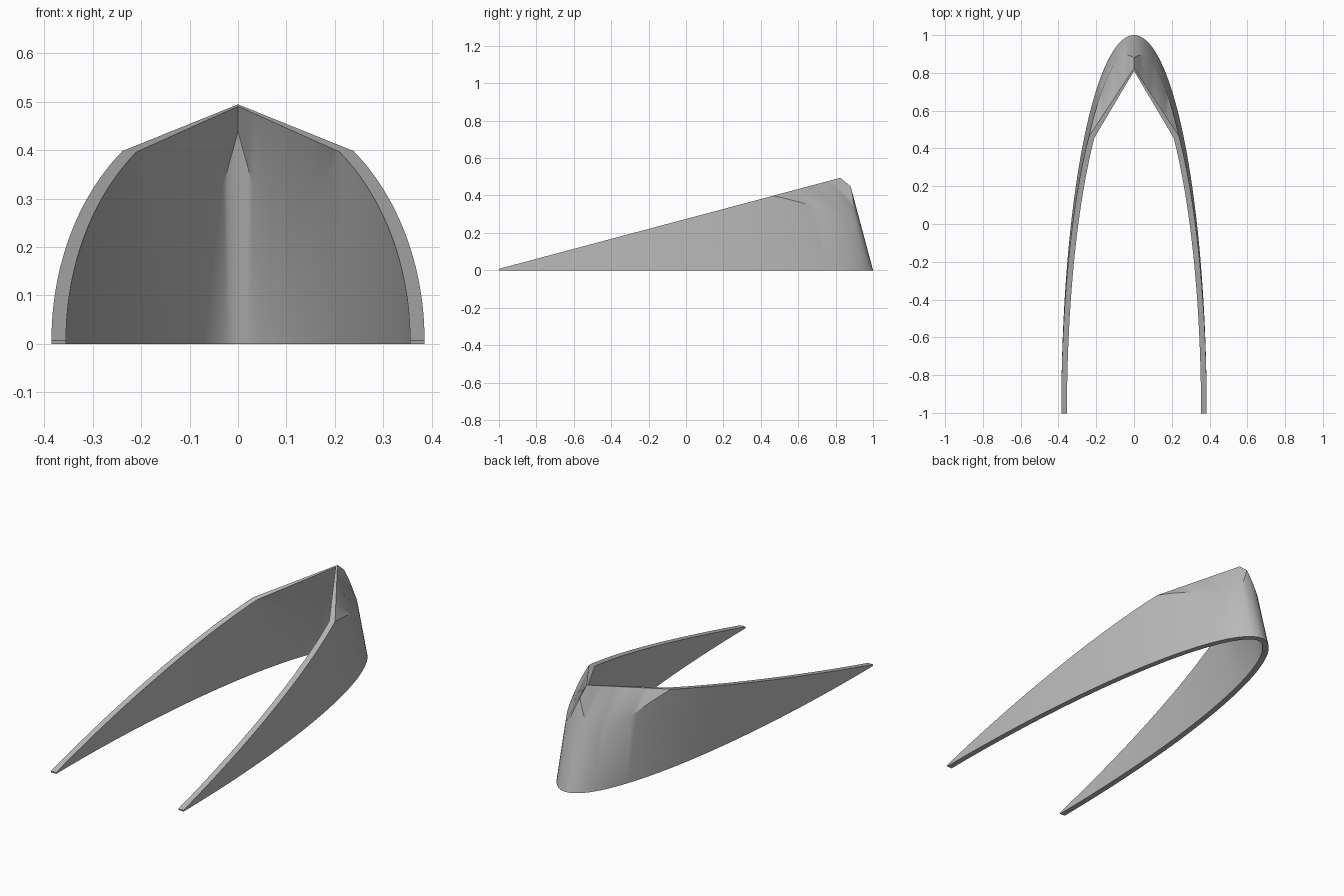
import bpy, bmesh, math
from mathutils import Vector

cube = bpy.data.objects.get("Cube")
if cube:
    bpy.data.objects.remove(cube)

HALF_WIDTH, LENGTH, THICK = 0.385, 2.0, 0.03
SLOPE = 0.2665                      # top plane rise; the wall leans square to it
CORNER = math.asin(0.785)           # where the straight gable edges begin
LEG_STEPS, NOSE_STEPS = 24, 16


def interpolate(points, s):
    for (a, va), (b, vb) in zip(points, points[1:]):
        if s <= b:
            return va + (vb - va) * (s - a) / (b - a)
    return points[-1][1]


def footprint(angle, inset):
    """Point on the half-ellipse plan, moved inward by inset."""
    p = Vector((HALF_WIDTH * math.cos(angle), LENGTH * math.sin(angle)))
    n = Vector((p.x / HALF_WIDTH ** 2, p.y / LENGTH ** 2)).normalized()
    p -= n * inset
    return p.x, p.y - 1


def rim_height(y):
    return (0.008 + SLOPE * (y + 1)) / (1 + SLOPE ** 2)


def lean(x, y, z):
    return Vector((x, y - SLOPE * z, z))


def column(angle, inset, apex_y, depths):
    """Bottom, fold start and rim of one upright strip of the wall."""
    x, y = footprint(angle, inset)
    height = rim_height(y)
    rim = lean(x, y, height)
    fold = rim.copy()
    if angle > CORNER + 1e-6:
        cx, cy = footprint(CORNER, inset)
        corner = lean(cx, cy, rim_height(cy))
        apex = Vector((0, apex_y, 0.008 + SLOPE * (apex_y + 1)))
        s = min(1, max(0, 1 - x / cx))
        rim = corner.lerp(apex, s)
        fold = lean(x, y, height - interpolate(depths, s))
    return [Vector((x, y, 0)), fold, rim]


# Strip angles on one side, from leg tip to nose
angles = [CORNER * i / LEG_STEPS for i in range(LEG_STEPS)]
angles += [CORNER + (math.pi / 2 - CORNER) * i / NOSE_STEPS for i in range(NOSE_STEPS + 1)]
OUTER_FOLD = [(0, 0), (0.3, 0.13), (0.6, 0.2), (0.8, 0.17), (1, 0.057)]
INNER_FOLD = [(0, 0), (0.3, 0.2), (0.6, 0.28), (0.77, 0.23), (1, 0.06)]

# Curved wall: closed cross-sections bridged around one half
bm = bmesh.new()
sections = []
for angle in angles:
    outer = column(angle, 0, 0.825, OUTER_FOLD)
    inner = column(angle, THICK, 0.81, INNER_FOLD)
    loop = outer + inner[::-1]
    if angle == angles[-1]:
        for p in loop:
            p.x = 0
    sections.append([bm.verts.new(p) for p in loop])
for a, b in zip(sections, sections[1:]):
    for i in range(len(a)):
        j = (i + 1) % len(a)
        bm.faces.new((a[i], b[i], b[j], a[j]))
bm.faces.new(sections[0])

# Mirror to the other side and weld the seam
half = bm.verts[:] + bm.edges[:] + bm.faces[:]
copy = bmesh.ops.duplicate(bm, geom=half)["geom"]
for v in copy:
    if isinstance(v, bmesh.types.BMVert):
        v.co.x = -v.co.x
bmesh.ops.remove_doubles(bm, verts=bm.verts[:], dist=0.0005)
bmesh.ops.recalc_face_normals(bm, faces=bm.faces[:])
mesh = bpy.data.meshes.new("curved_wall")
bm.to_mesh(mesh)
bm.free()
wall = bpy.data.objects.new("curved_wall", mesh)
bpy.context.collection.objects.link(wall)

# Plain grey
grey = bpy.data.materials.new("plain_grey")
grey.use_nodes = True
grey.diffuse_color = (0.5, 0.5, 0.5, 1)
grey.node_tree.nodes["Principled BSDF"].inputs["Base Color"].default_value = (0.5, 0.5, 0.5, 1)
mesh.materials.append(grey)

bpy.ops.object.select_all(action="DESELECT")
wall.select_set(True)
bpy.context.view_layer.objects.active = wall
bpy.ops.object.shade_smooth_by_angle(angle=math.radians(30))
